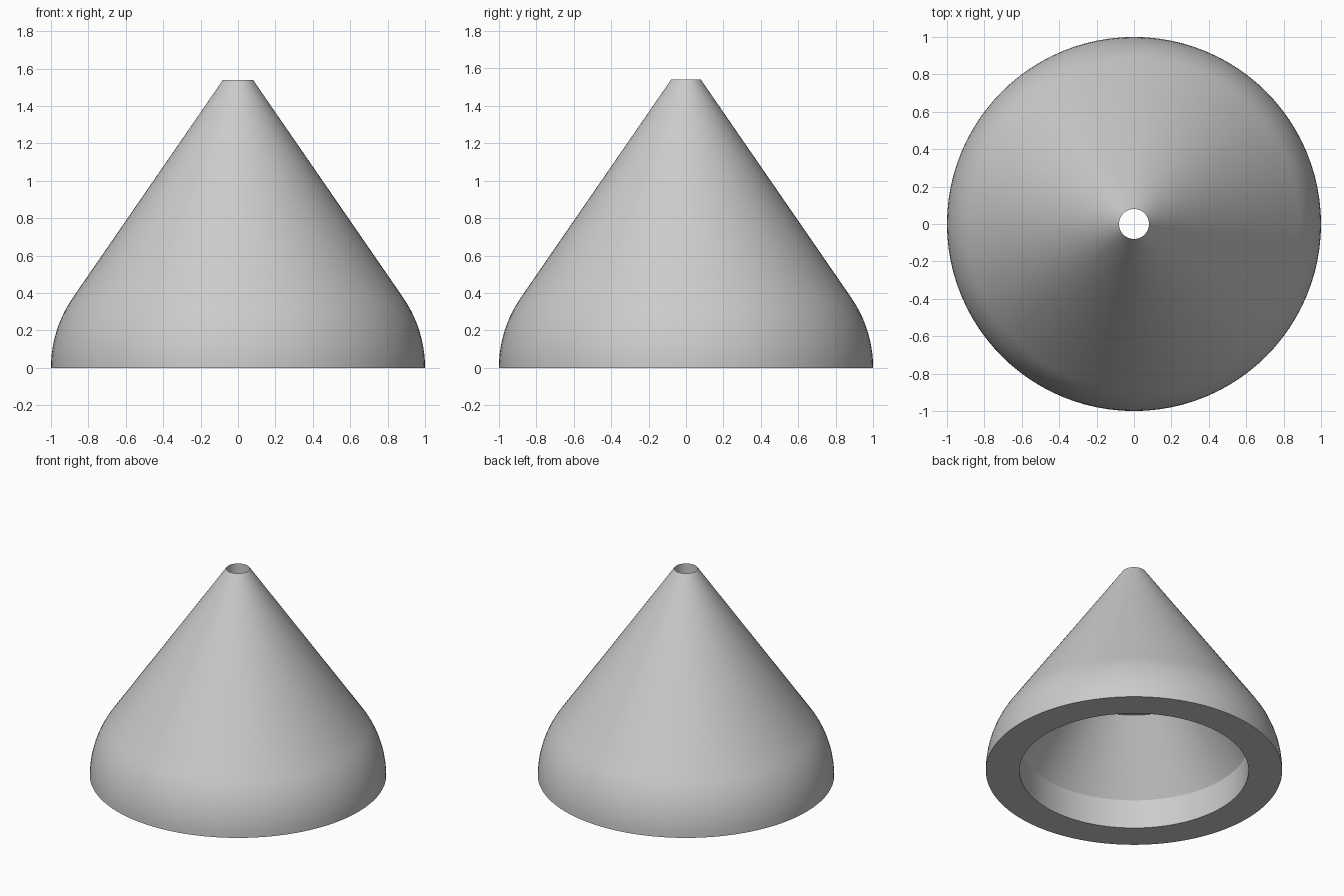
import bpy
import bmesh
from math import sin, cos, tan, radians, pi

cube = bpy.data.objects.get("Cube")
if cube:
    bpy.data.objects.remove(cube, do_unlink=True)

SEGMENTS = 96
ARC_STEPS = 10
HEIGHT = 1.54
HOLE = 0.08          # radius of the through hole
SHOULDER = 0.66      # radius of the rounded lower shoulder
TILT = radians(34.5) # how far the cone wall leans

# Plain grey material
grey = bpy.data.materials.new("plain_grey")
grey.use_nodes = True
colour = (0.6, 0.6, 0.6, 1)
grey.diffuse_color = colour
grey.node_tree.nodes["Principled BSDF"].inputs["Base Color"].default_value = colour

# Outer profile: rounded shoulder, then straight cone up to the hole
profile = []
for i in range(ARC_STEPS + 1):
    a = TILT * i / ARC_STEPS
    profile.append((1 - SHOULDER * (1 - cos(a)), SHOULDER * sin(a)))
profile.append((HOLE, HEIGHT))

# Inner profile: narrow bore, flat ceiling, tapered cavity, straight mouth
mouth, mouth_top, ceiling = 0.773, 0.215, 0.69
ceiling_radius = mouth - (ceiling - mouth_top) * tan(TILT)
profile += [(HOLE, ceiling), (ceiling_radius, ceiling),
            (mouth, mouth_top), (mouth, 0)]

# Revolve the closed profile about the z axis
bm = bmesh.new()
verts = [bm.verts.new((r, 0, z)) for r, z in profile]
edges = [bm.edges.new((v, verts[(i + 1) % len(verts)]))
         for i, v in enumerate(verts)]
bmesh.ops.spin(bm, geom=verts + edges, cent=(0, 0, 0), axis=(0, 0, 1),
               angle=2 * pi, steps=SEGMENTS)
bmesh.ops.remove_doubles(bm, verts=bm.verts, dist=0.0005)
bmesh.ops.recalc_face_normals(bm, faces=bm.faces)
mesh = bpy.data.meshes.new("cone_body")
bm.to_mesh(mesh)
bm.free()
mesh.materials.append(grey)

body = bpy.data.objects.new("cone_body", mesh)
bpy.context.collection.objects.link(body)
bpy.ops.object.select_all(action="DESELECT")
body.select_set(True)
bpy.context.view_layer.objects.active = body
bpy.ops.object.shade_smooth_by_angle(angle=radians(25))
